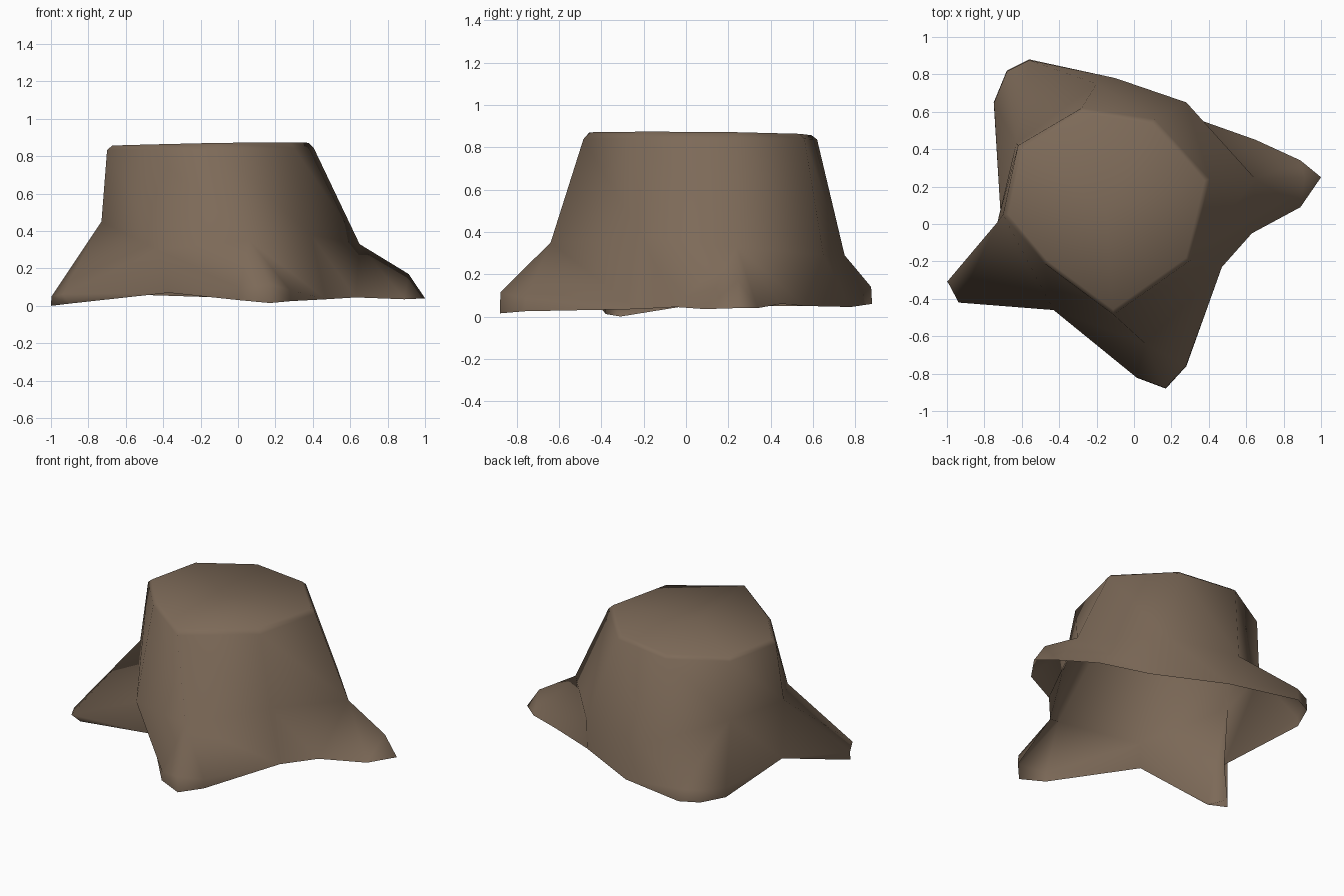
import bpy, bmesh
from mathutils import Vector

if "Cube" in bpy.data.objects:
    bpy.data.objects.remove(bpy.data.objects["Cube"])

# Bark colour
bark = bpy.data.materials.new("bark_brown")
bark.diffuse_color = (0.205, 0.144, 0.098, 1)
bark.use_nodes = True
bark.node_tree.nodes["Principled BSDF"].inputs["Base Color"].default_value = bark.diffuse_color

# Corners of the cut top, anticlockwise seen from above
RIM = [(.405, .24), (.11, .56), (-.28, .62), (-.62, .42),
       (-.70, .05), (-.48, -.21), (-.11, -.485), (.30, -.195)]

# Where the trunk wall below each corner bends out into the roots
BEND = [(.65, .24, .33), (.28, .65, .29), (-.20, .75, .29), (-.63, .43, .45),
        (-.73, .01, .45), (-.43, -.46, .30), (.06, -.64, .35), (.39, -.21, .38)]

# Ground outline: trunk corner it hangs from, x, y, z, height of the blunt toe
FEET = [
    (0, .89, .09, .035, 0),        # right root
    (0, 1, .25, .04, .13),
    (0, .89, .34, .04, 0),
    (0, .65, .45, .06, 0),         # back skirt
    (1, .34, .56, .05, 0),
    (2, -.10, .78, .045, 0),
    (3, -.56, .88, .06, .08),      # back left root
    (3, -.68, .82, .06, .08),
    (3, -.75, .65, .05, .06),
    (4, -.71, 0, .05, 0),          # valley
    (4, -1, -.31, 0, .05),         # left root
    (5, -.90, -.38, .012, .05),
    (5, -.37, -.38, .07, 0),       # valley
    (6, .01, -.82, .03, .06),      # front root
    (6, .17, -.88, .015, .10),
    (6, .28, -.76, .025, .06),
    (7, .47, -.23, .035, 0),       # valley
    (0, .63, -.05, .045, 0),
]

bm = bmesh.new()
centre = Vector((-.15, .08, 0))

# Trunk corners: cap, rim and bend
trunk = []
for (x, y), bend in zip(RIM, BEND):
    rim = Vector((x, y, .84 + .01 * x))
    cap = centre + (rim - centre) * .95
    cap.z = .868 + .015 * x - .01 * y
    trunk.append([bm.verts.new(p) for p in (cap, rim, bend)])

# Full columns from the cap down to the ground
columns = []
for corner, x, y, z, toe in FEET:
    foot = bm.verts.new((x, y, z))
    col = list(trunk[corner])
    if toe:
        # The right toe slopes back, the left one overhangs, others are upright
        pull = .25 if x > .9 else -.08 if corner == 5 else .01
        top = Vector((x, y, 0)).lerp(Vector(BEND[corner]), pull)
        if corner == 5:
            top.y = -.42
        col.append(bm.verts.new((top.x, top.y, z + toe)))
    else:
        col.append(foot)
    columns.append(col + [foot])

# Wall with root flares, open underneath
n = len(columns)
for i in range(n):
    a, b = columns[i], columns[(i + 1) % n]
    for k in range(4):
        corners = list(dict.fromkeys((a[k], a[k + 1], b[k + 1], b[k])))
        if len(corners) > 2:
            bm.faces.new(corners)

# Cut top, fanned from its middle
hub = bm.verts.new((centre.x, centre.y, .869))
for i in range(8):
    bm.faces.new((hub, trunk[i][0], trunk[(i + 1) % 8][0]))

bmesh.ops.recalc_face_normals(bm, faces=bm.faces[:])
for f in bm.faces:
    f.smooth = True

mesh = bpy.data.meshes.new("tree_stump")
bm.to_mesh(mesh)
bm.free()
mesh.materials.append(bark)
stump = bpy.data.objects.new("tree_stump", mesh)
bpy.context.collection.objects.link(stump)
